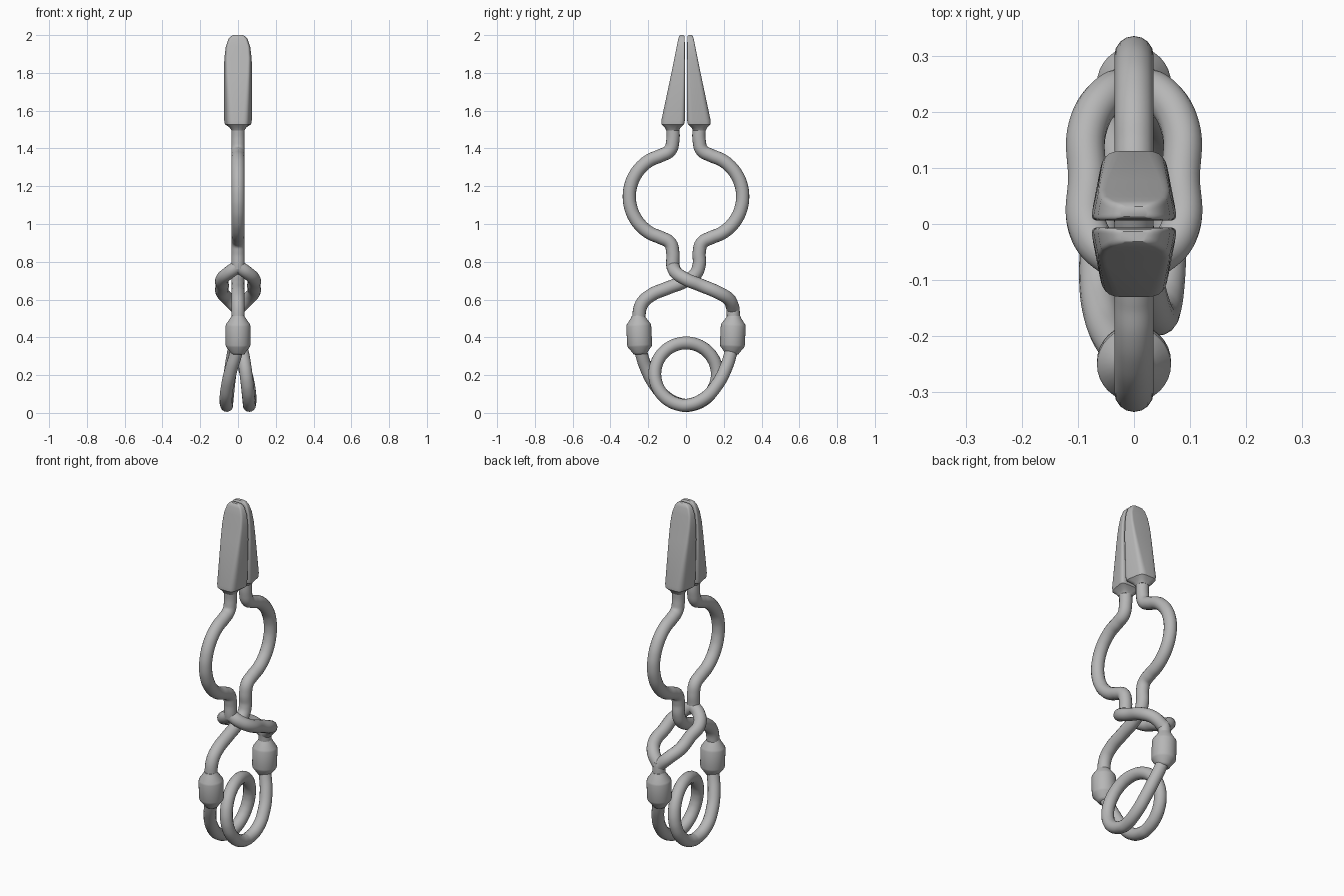
import bpy, bmesh, math
from mathutils import Vector

cube = bpy.data.objects.get("Cube")
if cube:
    bpy.data.objects.remove(cube, do_unlink=True)

steel = bpy.data.materials.new("plain grey metal")
steel.use_nodes = True
GREY = (0.47, 0.47, 0.47, 1)
steel.diffuse_color = GREY
steel.node_tree.nodes["Principled BSDF"].inputs["Base Color"].default_value = GREY

WIRE = 0.035


def add_mesh(name, bm, angle):
    bmesh.ops.recalc_face_normals(bm, faces=bm.faces)
    mesh = bpy.data.meshes.new(name)
    bm.to_mesh(mesh)
    bm.free()
    obj = bpy.data.objects.new(name, mesh)
    bpy.context.collection.objects.link(obj)
    mesh.materials.append(steel)
    bpy.ops.object.select_all(action='DESELECT')
    obj.select_set(True)
    bpy.context.view_layer.objects.active = obj
    bpy.ops.object.shade_smooth_by_angle(angle=math.radians(angle))
    return obj


def wire(name, points, radius=WIRE):
    """Round rod along a smooth path."""
    curve = bpy.data.curves.new(name + "_path", 'CURVE')
    curve.dimensions = '3D'
    curve.bevel_depth = radius
    curve.bevel_resolution = 6
    curve.resolution_u = 8
    curve.use_fill_caps = True
    spline = curve.splines.new('BEZIER')
    spline.bezier_points.add(len(points) - 1)
    for bp, co in zip(spline.bezier_points, points):
        bp.co = co
        bp.handle_left_type = bp.handle_right_type = 'AUTO'
    temp = bpy.data.objects.new(name + "_path", curve)
    bpy.context.collection.objects.link(temp)
    bpy.context.view_layer.update()
    bm = bmesh.new()
    bm.from_mesh(temp.evaluated_get(bpy.context.evaluated_depsgraph_get()).to_mesh())
    bpy.data.objects.remove(temp, do_unlink=True)
    return add_mesh(name, bm, 50)


def loft(name, rings, angle):
    """Skin a stack of equal closed rings and cap both ends."""
    bm = bmesh.new()
    loops = [[bm.verts.new(p) for p in ring] for ring in rings]
    n = len(loops[0])
    for a, b in zip(loops, loops[1:]):
        for i in range(n):
            j = (i + 1) % n
            bm.faces.new((a[i], a[j], b[j], b[i]))
    bm.faces.new(loops[0])
    bm.faces.new(loops[-1])
    return add_mesh(name, bm, angle)


def jaw_section(side, z, y_in, y_out, w_in, w_out, cut):
    """Trapezoid with rounded corners, wide on the gripping face."""
    corners = [Vector(c) for c in ((-w_in, y_in), (w_in, y_in), (w_out, y_out), (-w_out, y_out))]
    ring = []
    for i, c in enumerate(corners):
        before, after = corners[i - 1] - c, corners[(i + 1) % 4] - c
        share = min(cut, 0.48 * before.length, 0.48 * after.length)
        a, b = c + before.normalized() * share, c + after.normalized() * share
        for k in range(6):
            t = k / 5
            p = a * (1 - t) ** 2 + c * 2 * t * (1 - t) + b * t * t
            ring.append((p.x, side * p.y, z))
    return ring


# Jaw sections: height, inner y, outer y, inner half width, outer half width, rounding
JAW = [
    (1.495, .036, .104, .034, .034, .03),
    (1.51, .03, .112, .045, .04, .03),
    (1.528, .01, .13, .074, .052, .03),
    (1.55, .006, .130, .078, .054, .03),
    (1.80, .006, .077, .078, .062, .015),
    (1.88, .006, .061, .074, .063, .012),
    (1.94, .006, .049, .066, .058, .01),
    (1.98, .007, .041, .052, .045, .01),
    (1.995, .009, .036, .038, .032, .01),
    (2.0, .013, .031, .026, .022, .008),
]

# Collar profile: distance along the axis, radius
COLLAR = [(0.10, .034), (0.088, .04), (0.055, .063), (0.045, .066),
          (-0.055, .066), (-0.065, .063), (-0.095, .04), (-0.105, .034)]

for side, label in ((1, "back"), (-1, "front")):
    loft(label + "_jaw", [jaw_section(side, *s) for s in JAW], 35)

    # Upper arm with its round bow
    bow = [(0, side * (.075 + .225 * math.cos(a)), 1.145 + .225 * math.sin(a))
           for a in (math.radians(75 - 15 * k) for k in range(11))]
    top = [(0, side * .07, z) for z in (1.52, 1.44)] + [(0, side * .085, 1.39)]
    low = [(0, side * .085, .90), (0, side * .07, .85), (0, side * .07, .785)]
    if side == 1:
        # The plain arm crosses straight through the slotted one
        cross = [(0, .05, .735), (0, 0, .70), (0, -.10, .66), (0, -.19, .62),
                 (0, -.235, .575), (0, -.25, .50), (0, -.25, .44)]
    else:
        cross = [(0, -.068, .765)]
    wire(label + "_arm", top + bow + low + cross)

    # Collar, leaning slightly along the wire
    axis = Vector((0, side * .05, 1)).normalized()
    across = Vector((0, axis.z, -axis.y))
    centre = Vector((0, side * .248, .415))
    rings = []
    for d, r in COLLAR:
        rings.append([centre + axis * d + r * (Vector((math.cos(t), 0, 0)) + across * math.sin(t))
                      for t in (2 * math.pi * k / 32 for k in range(32))])
    loft(label + "_collar", rings, 60)

# Slotted crossing: two rails joining at both ends
for m, label in ((1, "left"), (-1, "right")):
    wire(label + "_slot_rail",
         [(0, -.068, .775), (m * .045, -.055, .745), (m * .083, -.005, .71),
          (m * .083, .08, .675), (m * .083, .17, .637),
          (m * .05, .228, .60), (0, .25, .55)])
wire("slot_stem", [(0, .246, .57), (0, .25, .53), (0, .25, .44)])

# Spring coil: one turn with a leg rising to each collar
leg = [(0, .245, .36), (.012, .235, .31), (.035, .21, .235), (.055, .165, .15), (.064, .095, .075)]
turn = []
for k in range(25):
    a = -math.pi / 2 - 2 * math.pi * k / 24
    turn.append((.06 * math.cos(math.pi * k / 24), .165 * math.cos(a), .205 + .165 * math.sin(a)))
wire("spring_coil", leg + turn + [(-x, -y, z) for x, y, z in reversed(leg)], 0.034)
